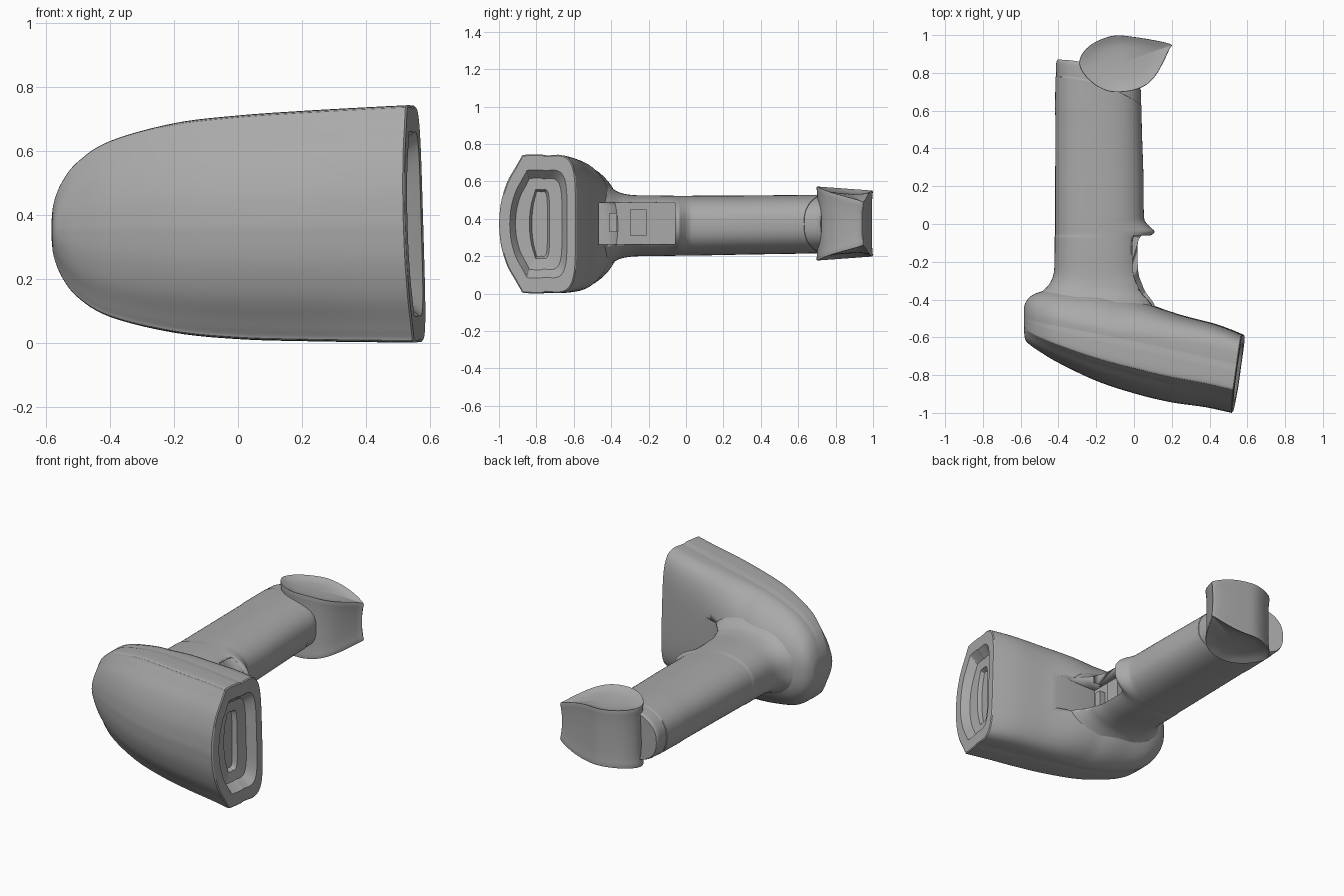
import bpy, bmesh, math
from mathutils import Vector

cube = bpy.data.objects.get("Cube")
if cube:
    bpy.data.objects.remove(cube, do_unlink=True)

grey = bpy.data.materials.new("body_grey")
grey.use_nodes = True
grey.diffuse_color = (0.4, 0.4, 0.4, 1)
grey.node_tree.nodes["Principled BSDF"].inputs["Base Color"].default_value = (0.4, 0.4, 0.4, 1)


def spline(points, steps, closed=False):
    """Smooth curve through points of any dimension."""
    pts = [Vector(p) for p in points]
    n = len(pts)
    get = (lambda i: pts[i % n]) if closed else (lambda i: pts[max(0, min(n - 1, i))])
    out = []
    for i in range(n if closed else n - 1):
        a, b, c, d = (get(i + k) for k in (-1, 0, 1, 2))
        for s in range(steps):
            t = s / steps
            out.append((b * 2 + (c - a) * t + (a * 2 - b * 5 + c * 4 - d) * t**2
                        + (b * 3 - a - c * 3 + d) * t**3) / 2)
    if not closed:
        out.append(pts[-1])
    return out


def loft(name, rings, angle=35):
    """Skin a list of equal rings and cap both ends."""
    bm = bmesh.new()
    rows = [[bm.verts.new(p) for p in ring] for ring in rings]
    n = len(rows[0])
    for a, b in zip(rows, rows[1:]):
        for i in range(n):
            j = (i + 1) % n
            bm.faces.new((a[i], a[j], b[j], b[i]))
    bm.faces.new(rows[0])
    bm.faces.new(rows[-1])
    bmesh.ops.recalc_face_normals(bm, faces=bm.faces)
    mesh = bpy.data.meshes.new(name)
    bm.to_mesh(mesh)
    bm.free()
    mesh.materials.append(grey)
    ob = bpy.data.objects.new(name, mesh)
    bpy.context.collection.objects.link(ob)
    bpy.ops.object.select_all(action='DESELECT')
    ob.select_set(True)
    bpy.context.view_layer.objects.active = ob
    bpy.ops.object.shade_smooth_by_angle(angle=math.radians(angle))
    return ob


def box(name, lo, hi):
    corners = [(lo[0], lo[1]), (hi[0], lo[1]), (hi[0], hi[1]), (lo[0], hi[1])]
    return loft(name, [[(x, y, z) for x, y in corners] for z in (lo[2], hi[2])])


def spow(v, p):
    return math.copysign(abs(v)**p, v)


# Scanner head: stations are x, front y, seam y, back y, half height, centre z
HEAD = [(-.583, -.55, -.5, -.45, .03, .355), (-.576, -.61, -.5, -.42, .085, .355),
        (-.55, -.64, -.505, -.385, .15, .355), (-.5, -.675, -.52, -.36, .213, .355),
        (-.4, -.735, -.54, -.34, .275, .357), (-.2, -.83, -.58, -.34, .328, .36),
        (0, -.895, -.62, -.40, .35, .362), (.2, -.942, -.665, -.475, .36, .366),
        (.4, -.97, -.71, -.53, .367, .37), (.545, -1.0, -.745, -.585, .371, .373)]
# Front cover half section: depth fraction, height fraction
COVER = spline([(1, 0), (.96, .3), (.83, .6), (.65, .82), (.54, .95), (.47, .995), (.1, 1)], 4)


def head_ring(x, yf, ys, yb, h, zc):
    half = [(ys + (yf - ys) * d, z) for d, z in COVER]
    half += [(ys - .004, .985), (ys + .002, .985)]
    power = 2 / (2 + 2.6 * max(0, (x + .1) / .65) + 2 * max(0, -.3 - x))
    for i in range(15):
        a = math.radians(84 * (1 - i / 14))
        half.append((ys + (yb - ys) * spow(math.cos(a), power), spow(math.sin(a), power)))
    loop = half + [(y, -z) for y, z in half[-2:0:-1]]
    w = max(0, min(1, (x + .3) / .8))
    return [Vector((x + w * ((y + .8) * .14 - z * h * .03), y, zc + z * h)) for y, z in loop]


rings = [head_ring(*s) for s in spline(HEAD, 6)]
# Recessed scan window: scaled copies of the end ring, pushed inward
end = rings[-1]
mid = Vector((.548, -.78, .372))
for sy, sz, dx in ((.97, .985, .005), (.74, .78, .005), (.69, .74, -.012), (.6, .66, -.045),
                   (.26, .5, -.05), (.2, .47, -.075)):
    rings.append([mid + Vector(((p.x - mid.x) * sy + dx, (p.y - mid.y) * sy, (p.z - mid.z) * sz))
                  for p in end])
head = loft("scanner_head", rings, 30)

# Handle: stations are y, left x, right x, half thickness, finger spur
HANDLE = [(-.6, -.5, .3, .3, 0), (-.46, -.55, .15, .25, 0), (-.4, -.53, .115, .204, 0),
          (-.36, -.49, .09, .18, 0), (-.32, -.45, .075, .169, 0), (-.26, -.425, .055, .163, 0),
          (-.15, -.42, .05, .162, 0), (-.085, -.42, .05, .161, .01), (-.045, -.42, .05, .16, .058),
          (-.02, -.42, .05, .16, .04), (.01, -.42, .05, .16, .012), (.06, -.42, .052, .16, 0),
          (.3, -.42, .05, .158, 0), (.6, -.418, .042, .157, 0), (.76, -.416, .04, .156, 0),
          (.79, -.415, .04, .156, 0), (.85, -.415, .04, .155, 0), (.87, -.408, .035, .15, 0)]


def handle_ring(y, x0, x1, h, spur):
    cx, rx = (x0 + x1) / 2, (x1 - x0) / 2
    slant = .15 * max(0, min(1, (y - .1) / .68))
    out = []
    for i in range(64):
        a = math.tau * i / 64
        x = cx + rx * spow(math.cos(a), .82)
        z = h * spow(math.sin(a), .82)
        # Shallow grip panel and end cap step
        k = .987 if (-.06 < y < .6 and x < -.2) or y > .78 else 1
        t = (x - x0) / (x1 - x0)
        out.append((cx + (x - cx) * k + spur * max(0, math.cos(a))**3, y - slant * t * t,
                    .363 + .012 * max(0, y) + z * k))
    return out


handle = loft("handle", [handle_ring(*s) for s in spline(HANDLE, 5)], 50)

# Trigger opening through the head and handle
cutter = box("trigger_opening_cutter", (-.09, -.465, .265), (.3, -.06, .485))
cutter.hide_render = True
cutter.hide_viewport = True
cutter.display_type = 'WIRE'
for ob in (head, handle):
    mod = ob.modifiers.new("trigger_opening", 'BOOLEAN')
    mod.operation = 'DIFFERENCE'
    mod.solver = 'EXACT'
    mod.object = cutter

# Switch parts inside the opening
box("trigger_switch", (-.12, -.3, .31), (-.05, -.21, .45))
box("trigger_pivot", (-.12, -.41, .33), (-.05, -.37, .43))

# Butt hook: teardrop block with shallow dished ends and flared rims
OUTLINE = spline([(-.29, .85), (-.24, .94), (-.12, .995), (.0, .99), (.185, .955), (.185, .92),
                  (.11, .78), (.02, .715), (-.12, .7), (-.23, .755)], 6, True)


def hook_ring(scale, inset, side):
    ring = []
    for px, py in OUTLINE:
        x, y = -.06 + (px + .06) * scale, .855 + (py - .855) * scale
        h = .198 - .06 * max(0, (x + .08) / .27)**2.2 - .022 * max(0, (y - .7) / .3)
        ring.append((x, y, .375 + side * (h - inset)))
    return ring


RIM = [(.05, .026), (.3, .025), (.6, .021), (.85, .012), (.95, .002), (.99, 0), (1, .008),
       (.985, .03), (.965, .08)]
loft("butt_hook", [hook_ring(s, d, -1) for s, d in RIM] + [hook_ring(s, d, 1) for s, d in RIM[::-1]])
